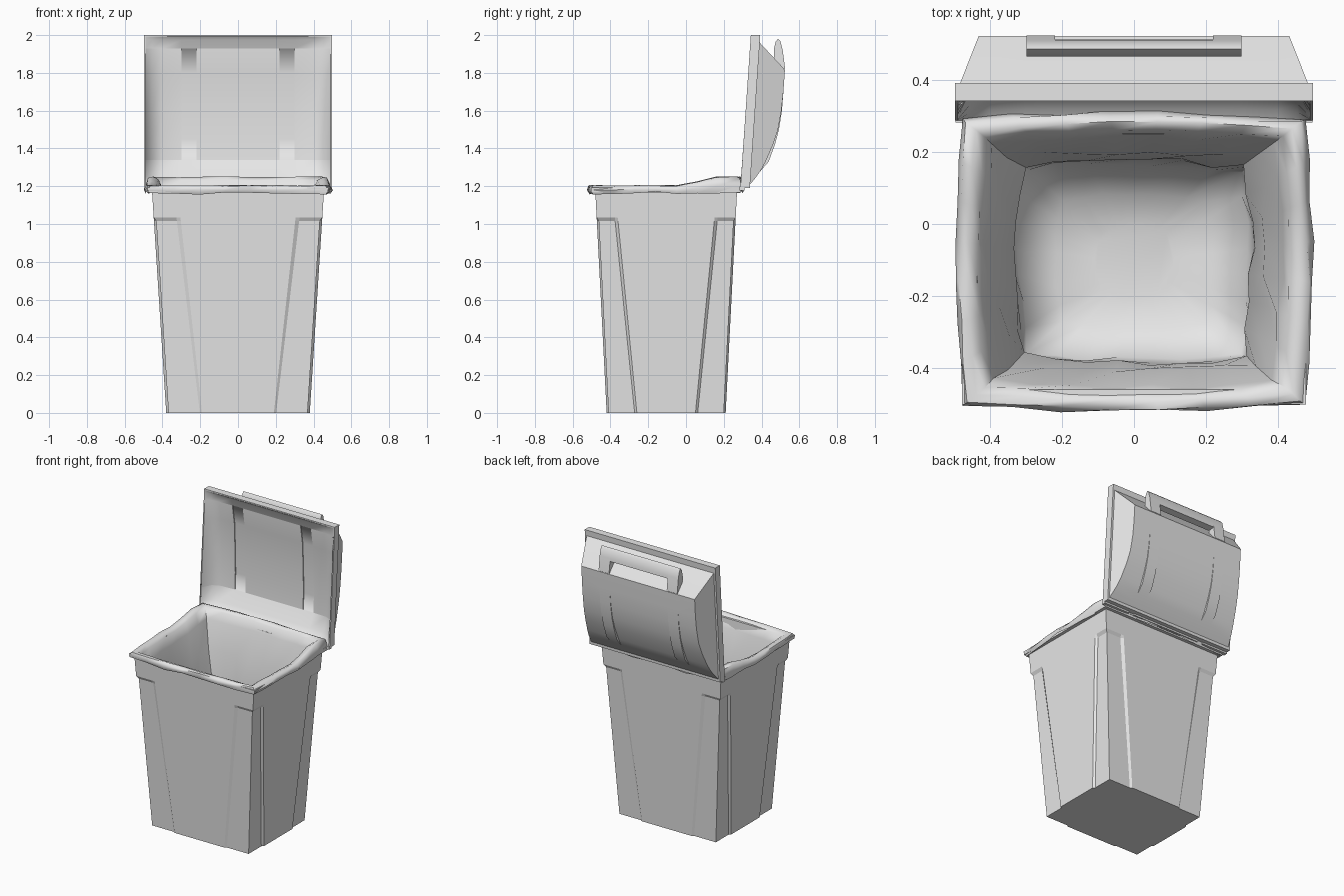
import bpy, bmesh, math, random

random.seed(4)
if "Cube" in bpy.data.objects:
    bpy.data.objects.remove(bpy.data.objects["Cube"])

grey = bpy.data.materials.new("light_grey_plastic")
grey.use_nodes = True
grey.diffuse_color = (0.8, 0.8, 0.8, 1)
grey.node_tree.nodes["Principled BSDF"].inputs["Base Color"].default_value = (0.8, 0.8, 0.8, 1)

CY = -0.105  # bin centre in y


def finish(bm, name, angle=30):
    mesh = bpy.data.meshes.new(name)
    bm.to_mesh(mesh)
    bm.free()
    obj = bpy.data.objects.new(name, mesh)
    bpy.context.collection.objects.link(obj)
    mesh.materials.append(grey)
    bpy.ops.object.select_all(action='DESELECT')
    obj.select_set(True)
    bpy.context.view_layer.objects.active = obj
    bpy.ops.object.shade_smooth_by_angle(angle=math.radians(angle))


def loft(rings, cap_start=True):
    bm = bmesh.new()
    loops = [[bm.verts.new(p) for p in ring] for ring in rings]
    for a, b in zip(loops, loops[1:]):
        for i in range(len(a)):
            j = (i + 1) % len(a)
            bm.faces.new((a[i], a[j], b[j], b[i]))
    if cap_start:
        bm.faces.new(loops[0][::-1])
    bm.faces.new(loops[-1])
    bmesh.ops.recalc_face_normals(bm, faces=bm.faces)
    return bm


def box(name, x0, x1, y0, y1, z0, z1):
    finish(loft([[(x0, y0, z), (x1, y0, z), (x1, y1, z), (x0, y1, z)] for z in (z0, z1)]), name)


# Tapered body with recessed corners and a folded rim
def body_ring(z, recess=0.0, grow=0.0):
    t = z / 1.17
    hx, hy = 0.38 + 0.075 * t + grow, 0.315 + 0.06 * t + grow
    px, py = 0.19 + 0.13 * t, 0.155 + 0.115 * t
    front_step, side_step, d = 0.012 + 0.01 * t, 0.012 + 0.004 * t, recess
    quarter = [(hx, py), (hx - d * 1.2, py + side_step), (hx - d * 1.2, hy - d),
               (px + front_step, hy - d), (px, hy)]
    ring = []
    for sx, sy in ((1, 1), (-1, 1), (-1, -1), (1, -1)):
        pts = quarter if sx * sy > 0 else quarter[::-1]
        ring += [(sx * x, CY + sy * y, z) for x, y in pts]
    return ring


finish(loft([body_ring(0, 0.01), body_ring(1.015, 0.01), body_ring(1.035), body_ring(1.168),
             body_ring(1.168, grow=0.022), body_ring(1.192, grow=0.022),
             body_ring(1.192, grow=-0.02), body_ring(0.03, grow=-0.02)]), "bin_body", 8)

# Hinge rail along the back edge
for name, x0, x1 in (("hinge_left", 0.3, 0.497), ("hinge_middle", -0.26, 0.26), ("hinge_right", -0.497, -0.3)):
    box(name, x0, x1, 0.283, 0.31, 1.178, 1.198)
box("hinge_pin", -0.48, 0.48, 0.286, 0.3, 1.18, 1.192)

# Crumpled liner draped over the rim
SIDE = 7


def liner_ring(hx, hy, z, wobble, lift=1.0, zwob=0.0):
    ring = []
    corners = [(1, -1), (1, 1), (-1, 1), (-1, -1)]
    for k in range(4):
        (ax, ay), (bx, by) = corners[k], corners[(k + 1) % 4]
        for i in range(SIDE):
            t = i / SIDE
            x, y = hx * (ax + (bx - ax) * t), hy * (ay + (by - ay) * t)
            bulge = 0.02 * math.sin(math.pi * t) + random.uniform(-wobble, wobble)
            if k % 2:
                y += bulge * ay
            else:
                x += bulge * ax
            y += CY
            rise = 0.045 * min(1, max(0, (y + 0.02) / 0.16)) * lift
            ring.append((x, y, z + rise + random.uniform(-zwob, zwob)))
    return ring


finish(loft([liner_ring(0.468, 0.388, 1.165, 0.004, 0.1, 0.01),
             liner_ring(0.478, 0.398, 1.182, 0.006, 0.5, 0.003),
             liner_ring(0.465, 0.388, 1.202, 0.005, 0.9, 0.003),
             liner_ring(0.44, 0.368, 1.205, 0.004, 1.0, 0.003),
             liner_ring(0.415, 0.348, 1.192, 0.005, 0.9, 0.003),
             liner_ring(0.39, 0.33, 1.13, 0.01),
             liner_ring(0.35, 0.29, 0.95, 0.014),
             liner_ring(0.305, 0.262, 0.7, 0.012),
             liner_ring(0.315, 0.268, 0.45, 0.01),
             liner_ring(0.3, 0.255, 0.26, 0.01),
             liner_ring(0.2, 0.17, 0.2, 0.005),
             liner_ring(0.09, 0.08, 0.19, 0.0)], cap_start=False), "bag_liner", 60)


# Open lid, leaning back: heights are measured outward from its front plane
def lid_point(x, z, h):
    return (x, 0.288 + 0.068 * (z - 1.19) + h, z)


def grid(rows):
    bm = bmesh.new()
    rows = [[bm.verts.new(lid_point(*p)) for p in row] for row in rows]
    for a, b in zip(rows, rows[1:]):
        for i in range(len(a) - 1):
            bm.faces.new((a[i], b[i], b[i + 1], a[i + 1]))
    bmesh.ops.remove_doubles(bm, verts=bm.verts, dist=0.0005)
    return bm


def mirrored(half, z):
    return [(-x, z, h) for x, h in half[::-1]] + [(x, z, h) for x, h in half]


def face_y(bm, sign):
    bmesh.ops.recalc_face_normals(bm, faces=bm.faces)
    largest = max(bm.faces, key=lambda f: f.calc_area())
    if largest.normal.y * sign < 0:
        bmesh.ops.reverse_faces(bm, faces=bm.faces)


# Outer shell: (z, height, rib height)
DOME = [(1.21, 0.05, 0), (1.24, 0.073, 0), (1.28, 0.1, 0), (1.33, 0.124, 0.016),
        (1.42, 0.157, 0.01), (1.5, 0.178, 0.005), (1.6, 0.189, 0.003), (1.7, 0.193, 0),
        (1.815, 0.193, 0), (1.83, 0.18, 0), (1.96, 0.05, 0)]
rows = []
for z, h, rib in DOME:
    w = 0.485 - 0.055 * (h - 0.05) / 0.15
    rows.append(mirrored([(0.22, h), (0.22, h + rib), (0.3, h + rib), (0.3, h), (w, h), (0.485, 0.05)], z))
bm = grid(rows)


# Flange, skirt and lip, each pulled from the open border
def flange(co):
    z = co.z
    if z < 1.215 or z > 1.955:
        z = 1.595 + math.copysign(0.405, z - 1.595)
    return lid_point(math.copysign(0.498, co.x) if abs(co.x) > 0.45 else co.x, z, 0.05)


def skirt(co):
    return (co.x, co.y - 0.05, co.z)


def lip(co):
    return (co.x * 0.984, co.y, 1.595 + (co.z - 1.595) * 0.98)


for move in (flange, skirt, lip):
    border = [e for e in bm.edges if e.is_boundary]
    for v in bmesh.ops.extrude_edge_only(bm, edges=border)["geom"]:
        if isinstance(v, bmesh.types.BMVert):
            v.co = move(v.co)
face_y(bm, 1)
finish(bm, "lid_shell", 28)

# Shallow inner lining with two long pockets: (z, depth, pocket depth)
LINING = [(1.198, 0, 0), (1.215, 0.03, 0), (1.25, 0.06, 0), (1.338, 0.095, 0), (1.34, 0.095, 0.006),
          (1.45, 0.093, 0.006), (1.6, 0.08, 0.006), (1.8, 0.058, 0.006), (1.928, 0.028, 0.006),
          (1.93, 0.028, 0), (1.975, 0.014, 0), (1.992, 0, 0)]
rows = []
for z, h, pocket in LINING:
    rows.append(mirrored([(0.22, h), (0.22, h + pocket), (0.3, h + pocket), (0.3, h),
                          (0.4, h * 0.95), (0.455, h * 0.7), (0.49, 0)], z))
bm = grid(rows)
face_y(bm, -1)
finish(bm, "lid_lining", 70)


# Handle: two arms joined by a grip bar
def extrude_profile(name, x0, x1, pts):
    finish(loft([[(x, y, z) for y, z in pts] for x in (x0, x1)]), name, 35)


tip = [(0.466, 1.93), (0.475, 1.965), (0.488, 1.981), (0.5, 1.968), (0.512, 1.92)]
arm = [(0.467, 1.875)] + tip + [(0.525, 1.82), (0.519, 1.815)]
grip = [(0.466, 1.895)] + tip + [(0.514, 1.9)]
extrude_profile("handle_arm_left", 0.22, 0.3, arm)
extrude_profile("handle_arm_right", -0.3, -0.22, arm)
extrude_profile("handle_grip", -0.22, 0.22, grip)
